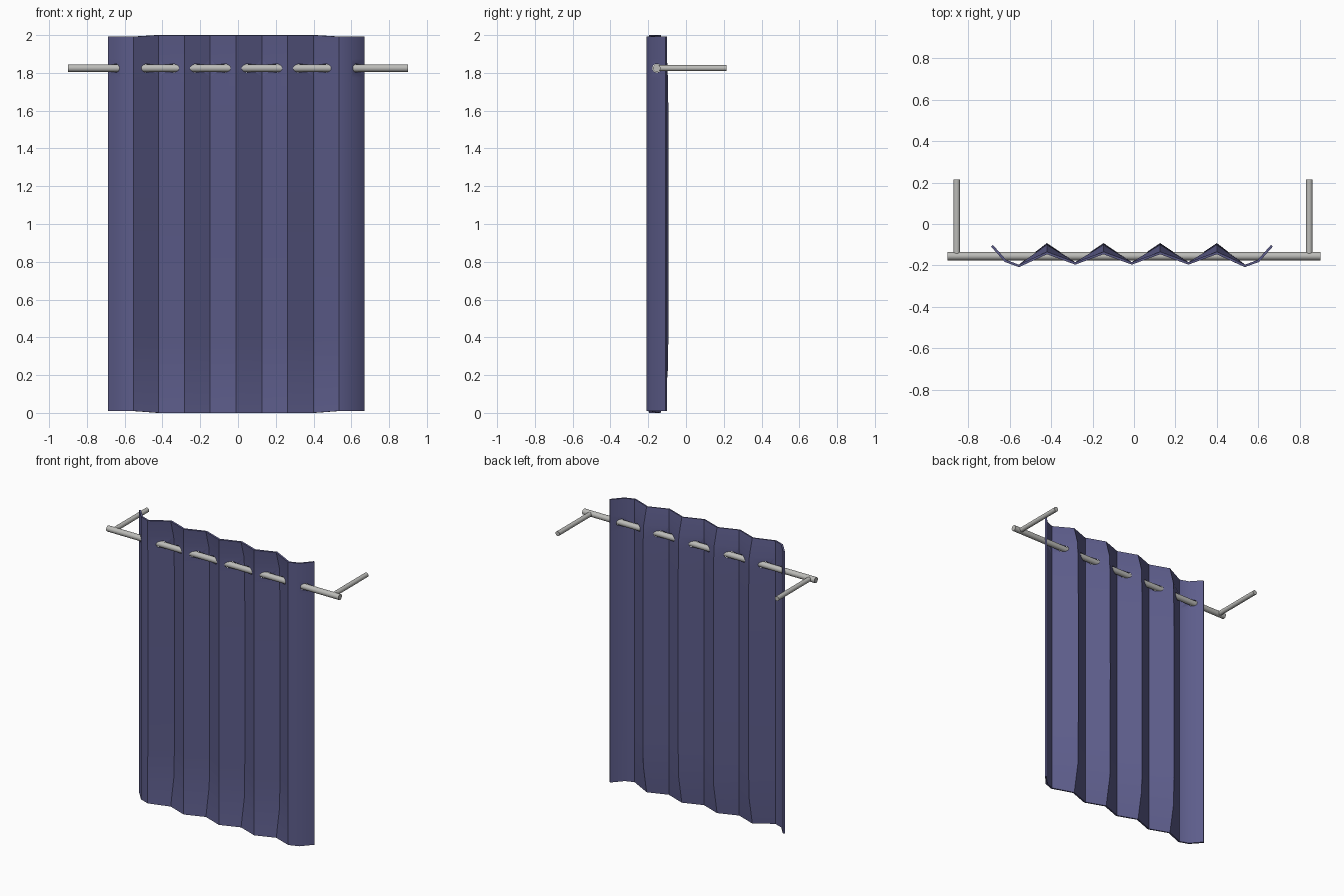
import bpy, bmesh, math
from mathutils import Vector

if "Cube" in bpy.data.objects:
    bpy.data.objects.remove(bpy.data.objects["Cube"])


def material(name, rgb):
    m = bpy.data.materials.new(name)
    m.diffuse_color = (*rgb, 1)
    m.use_nodes = True
    m.node_tree.nodes["Principled BSDF"].inputs["Base Color"].default_value = m.diffuse_color
    return m


fabric = material("indigo fabric", (0.11, 0.11, 0.26))
metal = material("grey metal", (0.50, 0.50, 0.48))
ROD_Y, ROD_Z = -0.155, 1.825


def smooth(ob, angle):
    bpy.ops.object.select_all(action='DESELECT')
    ob.select_set(True)
    bpy.context.view_layer.objects.active = ob
    bpy.ops.object.shade_smooth_by_angle(angle=math.radians(angle))


def rod(name, a, b, r, sides=24):
    a, b = Vector(a), Vector(b)
    d = b - a
    bpy.ops.mesh.primitive_cylinder_add(vertices=sides, radius=r, depth=d.length,
                                        location=(a + b) / 2,
                                        rotation=d.to_track_quat('Z', 'Y').to_euler())
    ob = bpy.context.object
    ob.name = name
    ob.data.materials.append(metal)
    smooth(ob, 30)
    return ob


# Pleated curtain: columns follow the zigzag, rows flatten the back folds at top and bottom
cols = [(-0.685, -0.105, 'end'), (-0.62, -0.178, 'end'), (-0.555, -0.202, 'end')]
for i in range(7):
    x = -0.42 + i * 0.1365
    cols.append((x, -0.098, 'back') if i % 2 == 0 else (x, -0.19, 'front'))
cols += [(0.535, -0.202, 'end'), (0.60, -0.178, 'end'), (0.665, -0.105, 'end')]
rows = [(0.0, 1.0), (0.2, 0.12), (0.4, 0.03), (1.0, 0.0), (1.6, 0.03), (1.78, 0.1), (1.88, 0.2), (2.0, 1.0)]

bm = bmesh.new()
grid = []
for z, flat in rows:
    line = []
    for x, y, kind in cols:
        yy = y - 0.042 * flat if kind == 'back' else y
        zz = z
        if kind == 'end':
            zz = 0.01 + z * 0.99 if z < 1 else z - 0.008 * (z - 1)
        line.append(bm.verts.new((x, yy, zz)))
    grid.append(line)
for r0, r1 in zip(grid, grid[1:]):
    for j in range(len(cols) - 1):
        bm.faces.new((r0[j], r0[j + 1], r1[j + 1], r1[j]))
me = bpy.data.meshes.new("curtain")
bm.to_mesh(me)
bm.free()
curtain = bpy.data.objects.new("curtain", me)
bpy.context.collection.objects.link(curtain)
me.materials.append(fabric)
sol = curtain.modifiers.new("thickness", 'SOLIDIFY')
sol.thickness = 0.012
sol.offset = 0

# Holes where the rod threads through the folds
cutter = rod("hole_cutter", (-1, ROD_Y, ROD_Z), (1, ROD_Y, ROD_Z), 0.023)
cutter.data.materials.clear()
cutter.data.materials.append(fabric)
cut = curtain.modifiers.new("holes", 'BOOLEAN')
cut.operation = 'DIFFERENCE'
cut.solver = 'EXACT'
cut.object = cutter
bpy.context.view_layer.objects.active = curtain
for name in ("thickness", "holes"):
    bpy.ops.object.modifier_apply(modifier=name)
bpy.data.objects.remove(cutter)
smooth(curtain, 42)

# Rod and wall brackets
rod("curtain_rod", (-0.9, ROD_Y, ROD_Z), (0.9, ROD_Y, ROD_Z), 0.02)
for side, x in (("left", -0.855), ("right", 0.845)):
    rod(side + "_wall_bracket", (x, ROD_Y, ROD_Z), (x, 0.215, ROD_Z), 0.016)
